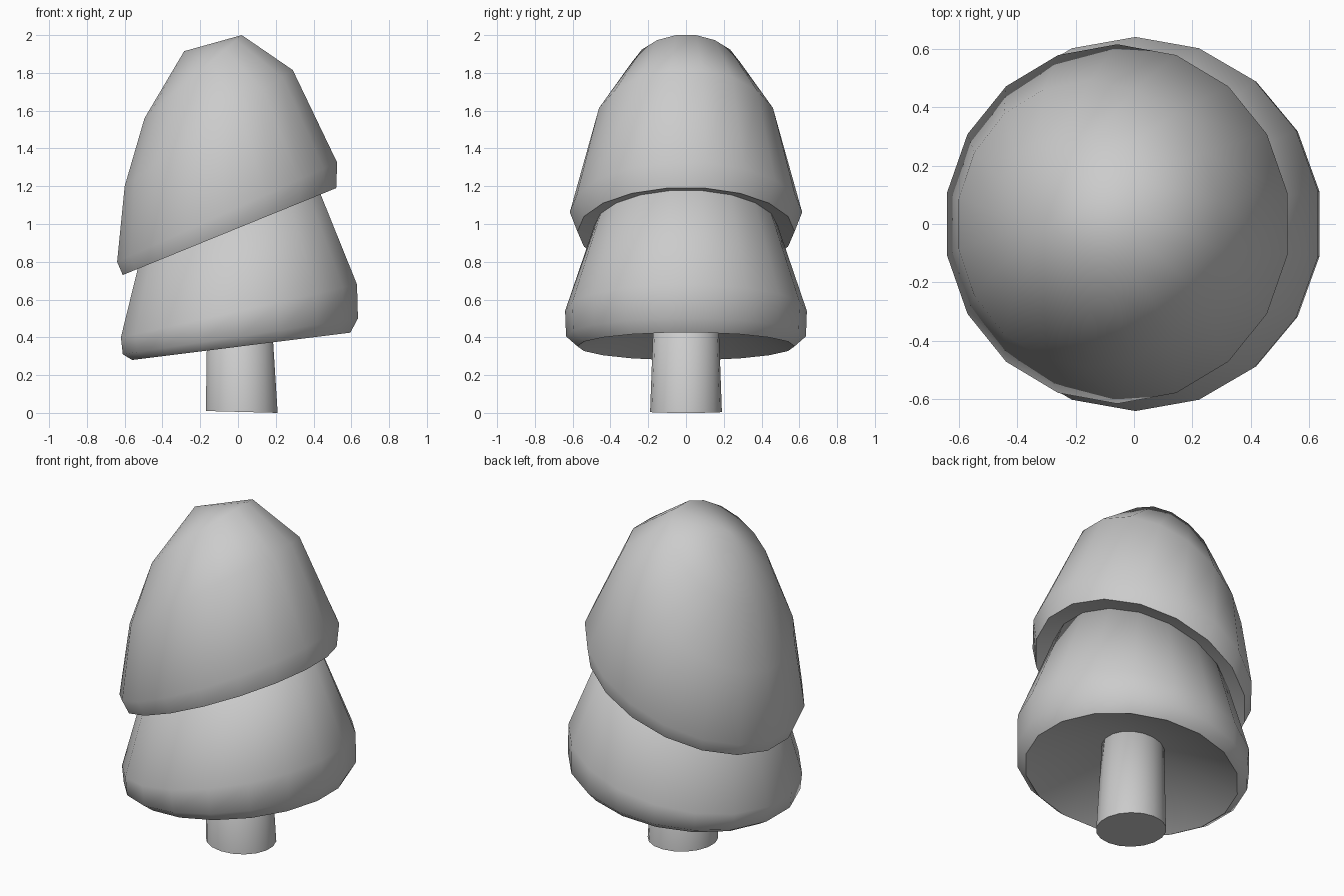
import bpy, bmesh, math
from mathutils import Vector

cube = bpy.data.objects.get("Cube")
if cube:
    bpy.data.objects.remove(cube, do_unlink=True)

SIDES = 18
HALF_STEP = math.pi / SIDES

grey = bpy.data.materials.new("plain_grey")
grey.use_nodes = True
grey.diffuse_color = (0.6, 0.6, 0.6, 1)
grey.node_tree.nodes["Principled BSDF"].inputs["Base Color"].default_value = (0.6, 0.6, 0.6, 1)


def tilted_ring(bm, left, right, depth):
    """Tilted oval spanning two (x, z) points, with its own y radius."""
    l, r = Vector((left[0], 0, left[1])), Vector((right[0], 0, right[1]))
    centre, reach = (l + r) / 2, (r - l) / 2 / math.cos(HALF_STEP)
    angles = [(2 * i + 1) * HALF_STEP for i in range(SIDES)]
    return [bm.verts.new(centre + reach * math.cos(a) + Vector((0, depth * math.sin(a), 0)))
            for a in angles]


def loft(name, rings, base=None, tip=None):
    """Skin the rings bottom to top; close with a pole point or a flat cap."""
    bm = bmesh.new()
    loops = [tilted_ring(bm, *ring) for ring in rings]
    for low, high in zip(loops, loops[1:]):
        for i in range(SIDES):
            j = (i + 1) % SIDES
            bm.faces.new((low[i], low[j], high[j], high[i]))
    for loop, pole in ((loops[0], base), (loops[-1], tip)):
        if pole:
            p = bm.verts.new((pole[0], 0, pole[1]))
            for i in range(SIDES):
                bm.faces.new((loop[i], loop[(i + 1) % SIDES], p))
        else:
            bm.faces.new(loop)
    bmesh.ops.recalc_face_normals(bm, faces=bm.faces)
    for face in bm.faces:
        face.smooth = True
    # Crisp edge around the bottom rim
    for i in range(SIDES):
        bm.edges.get((loops[0][i], loops[0][i - 1])).smooth = False
    mesh = bpy.data.meshes.new(name)
    bm.to_mesh(mesh)
    bm.free()
    mesh.materials.append(grey)
    obj = bpy.data.objects.new(name, mesh)
    bpy.context.scene.collection.objects.link(obj)
    return obj


# Slightly leaning trunk
loft("trunk", [
    ((-0.17, 0.01), (0.21, 0.0), 0.19),
    ((-0.16, 0.7), (0.165, 0.7), 0.165),
])

# Lower foliage tier with a hollowed underside
loft("lower_foliage", [
    ((-0.56, 0.28), (0.595, 0.425), 0.575),
    ((-0.61, 0.31), (0.635, 0.5), 0.635),
    ((-0.62, 0.4), (0.63, 0.68), 0.64),
    ((-0.48, 0.97), (0.4, 1.25), 0.445),
], base=(0.0, 0.58), tip=(-0.06, 1.2))

# Upper foliage tier, bending over to one side
loft("upper_foliage", [
    ((-0.61, 0.73), (0.52, 1.19), 0.575),
    ((-0.64, 0.8), (0.525, 1.325), 0.615),
    ((-0.6, 1.2), (0.29, 1.815), 0.49),
    ((-0.495, 1.56), (0.02, 2.0), 0.305),
], base=(-0.1, 1.1), tip=(-0.285, 1.915))
